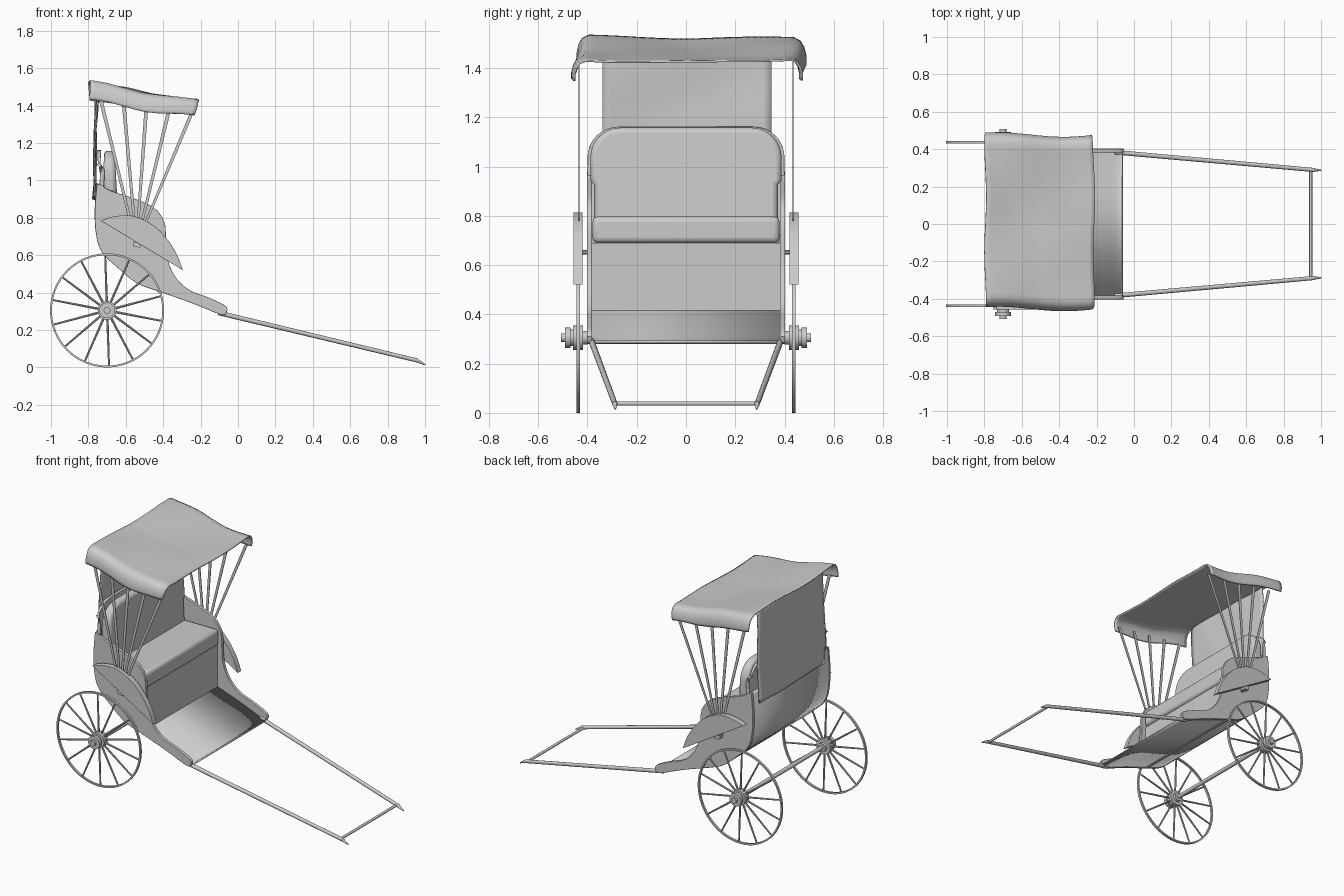
import bpy, bmesh, math
from math import sin, cos, pi
from mathutils import Vector, Matrix

if "Cube" in bpy.data.objects:
    bpy.data.objects.remove(bpy.data.objects["Cube"])


def finish(name, bm, mirror=False, bevel=0, thick=0, angle=35):
    bmesh.ops.recalc_face_normals(bm, faces=bm.faces)
    me = bpy.data.meshes.new(name)
    bm.to_mesh(me)
    bm.free()
    ob = bpy.data.objects.new(name, me)
    bpy.context.collection.objects.link(ob)
    if thick:
        m = ob.modifiers.new("Thickness", 'SOLIDIFY')
        m.thickness, m.offset = thick, 0
    if bevel:
        m = ob.modifiers.new("Bevel", 'BEVEL')
        m.width, m.segments, m.limit_method = bevel, 3, 'ANGLE'
        m.angle_limit = math.radians(50)
    if mirror:
        m = ob.modifiers.new("Mirror", 'MIRROR')
        m.use_axis = (False, True, False)
    bpy.ops.object.select_all(action='DESELECT')
    ob.select_set(True)
    bpy.context.view_layer.objects.active = ob
    bpy.ops.object.shade_smooth_by_angle(angle=math.radians(angle))
    return ob


def smooth(pts, n=5):
    """Catmull-Rom curve through 2D points."""
    p = [Vector(q) for q in [pts[0]] + pts + [pts[-1]]]
    out = []
    for a, b, c, d in zip(p, p[1:], p[2:], p[3:]):
        for i in range(n):
            t = i / n
            out.append(0.5 * (2*b + (c-a)*t + (2*a-5*b+4*c-d)*t*t + (3*b-a-3*c+d)*t**3))
    return [tuple(v) for v in out + [p[-1]]]


def prism(bm, pts, vec):
    """Solid from a planar outline swept along a vector."""
    lo = [bm.verts.new(p) for p in pts]
    hi = [bm.verts.new(Vector(p) + Vector(vec)) for p in pts]
    bm.faces.new(lo)
    bm.faces.new(hi[::-1])
    for i in range(len(pts)):
        j = (i + 1) % len(pts)
        bm.faces.new((lo[i], lo[j], hi[j], hi[i]))


def rod(bm, a, b, r1, r2=None, seg=10):
    a, b = Vector(a), Vector(b)
    d = b - a
    mat = Matrix.Translation((a + b) / 2) @ d.to_track_quat('Z', 'Y').to_matrix().to_4x4()
    bmesh.ops.create_cone(bm, cap_ends=True, segments=seg, radius1=r1,
                          radius2=r1 if r2 is None else r2, depth=d.length, matrix=mat)


def sheet(bm, nu, nv, f):
    g = [[bm.verts.new(f(u / nu, v / nv)) for v in range(nv + 1)] for u in range(nu + 1)]
    for u in range(nu):
        for v in range(nv):
            bm.faces.new((g[u][v], g[u+1][v], g[u+1][v+1], g[u][v+1]))


def lerp(tab, x):
    for (x0, y0), (x1, y1) in zip(tab, tab[1:]):
        if x <= x1:
            return y0 + (y1 - y0) * (x - x0) / (x1 - x0)
    return tab[-1][1]


# body side panels
under = smooth([(-.065, .285), (-.10, .285), (-.25, .345), (-.42, .405), (-.54, .45), (-.64, .53),
                (-.73, .62), (-.76, .72), (-.765, .85), (-.755, .98)])
upper = smooth([(-.74, .98), (-.68, .945), (-.56, .905), (-.45, .855), (-.395, .78), (-.385, .70),
                (-.38, .60), (-.345, .50), (-.27, .42), (-.16, .375), (-.075, .335), (-.055, .31)])
bm = bmesh.new()
prism(bm, [(x, .382, z) for x, z in under + upper], (0, .021, 0))
finish("side_panel", bm, mirror=True, bevel=.003)

# floor, underside and curved back in one shell
bm = bmesh.new()
sheet(bm, len(under) - 1, 1, lambda u, v: (under[round(u * (len(under)-1))][0] + .004,
      (v - .5) * .77, under[round(u * (len(under)-1))][1] + .005))
finish("floor_and_back_shell", bm, thick=.01)

# seat front board, seat cushion
bm = bmesh.new()
prism(bm, [(-.43, -.385, .40), (-.415, -.385, .40), (-.415, -.385, .69), (-.43, -.385, .69)], (0, .77, 0))
prism(bm, [(-.74, -.385, .675), (-.43, -.385, .675), (-.43, -.385, .69), (-.74, -.385, .69)], (0, .77, 0))
finish("seat_box", bm)
bm = bmesh.new()
prism(bm, [(-.72, -.38, .69), (-.40, -.38, .69), (-.40, -.38, .797), (-.72, -.38, .797)], (0, .76, 0))
finish("seat_cushion", bm, bevel=.022)


# back rest board and cushion with rounded shoulders
def rest(name, w, top, r, x0, x1, bev):
    half = [(w - .015, .72), (w - .015, .925), (w, .945)]
    half += [(w - r + r*cos(a*pi/16), top - r + r*sin(a*pi/16)) for a in range(9)]
    pts = half + [(-y, z) for y, z in half[::-1]]
    b = bmesh.new()
    prism(b, [(x0 + .02*(z-.72)/.44, y, z) for y, z in pts], (x1 - x0, 0, 0))
    for v in b.verts:                      # thinner towards the top
        if v.co.x > x0 + .04:
            v.co.x -= .045 * (v.co.z - .72) / .44
    finish(name, b, bevel=bev)


rest("backrest_board", .40, 1.162, .125, -.752, -.728, .004)
rest("backrest_cushion", .388, 1.158, .12, -.735, -.635, .02)

# half-moon mudguards
bm = bmesh.new()
arc = smooth([(-.735, .785), (-.66, .808), (-.56, .81), (-.46, .765), (-.39, .70), (-.33, .61), (-.295, .52)])
prism(bm, [(x, .42, z) for x, z in arc], (0, .037, 0))
finish("mudguard", bm, mirror=True, bevel=.002)
bm = bmesh.new()
rod(bm, (-.54, .38, .652), (-.54, .44, .652), .009)
prism(bm, [(-.56, .42, .648), (-.52, .42, .64), (-.52, .42, .66), (-.56, .42, .675)], (0, .03, 0))
finish("mudguard_bracket", bm, mirror=True)

# fan of flat canopy struts
bm = bmesh.new()
for i in range(5):
    tx, tz = -.735 + i * .123, 1.435 - i * .016
    bx, h = -.555 + i * .0075, .010
    prism(bm, [(bx-h*.7, .432, .70), (bx+h*.7, .432, .70), (tx+h, .432, tz), (tx-h, .432, tz)], (0, .004, 0))
finish("canopy_strut", bm, mirror=True)

# draped canopy cloth
ridge = [(-.80, 1.527), (-.7, 1.51), (-.6, 1.49), (-.5, 1.468), (-.4, 1.452), (-.3, 1.443), (-.21, 1.435)]
across = [(0, -1), (.04, -1), (.08, -.985), (.12, -.955), (.16, -.90), (.84, .90), (.88, .955),
          (.92, .985), (.96, 1), (1, 1)]
drop = [(0, .092), (.04, .065), (.08, .036), (.12, .013), (.16, .001), (.5, .010), (.84, .001),
        (.88, .013), (.92, .036), (.96, .065), (1, .092)]


def canopy(u, v):
    x = -.795 + .582 * u
    y = lerp(across, v) * (.462 + .012 * sin(u * 5 + 1) * (1 if v > .5 else -1)) + .012
    wave = .004 * sin(9*u + 5*v) + .004 * sin(11*v - 4*u)
    return (x + .005 * sin(v * 13) - .02 * u * abs(2*v - 1)**6, y,
            lerp(ridge, x) - lerp(drop, v) + wave)


bm = bmesh.new()
sheet(bm, 24, 50, canopy)
finish("canopy", bm, thick=.008, angle=60)

# hanging back curtain
bm = bmesh.new()
sheet(bm, 20, 20, lambda u, v: (-.753 - .018*u + .005*sin(7*u + 4*v) + .003*sin(13*v - 5*u),
      (v - .5) * .685 + .004, 1.505 - .605*u + .004*sin(9*v)*u))
finish("back_curtain", bm, thick=.007, angle=60)

# wheels: rim, spokes, hub
C, R, Y = Vector((-.70, .437, .305)), .305, .437
bm = bmesh.new()
N = 64
ring = [[bm.verts.new((C.x + r*cos(2*pi*i/N), y, C.z + r*sin(2*pi*i/N)))
         for r, y in ((R, Y-.007), (R, Y+.007), (R-.01, Y+.007), (R-.01, Y-.007))] for i in range(N)]
for i in range(N):
    a, b = ring[i], ring[(i + 1) % N]
    for k in range(4):
        bm.faces.new((a[k], a[(k+1) % 4], b[(k+1) % 4], b[k]))
finish("wheel_rim", bm, mirror=True)
bm = bmesh.new()
for i in range(14):
    a = 2*pi*i/14 + math.radians(92)
    d = Vector((cos(a), 0, sin(a)))
    rod(bm, C + d*.03, C + d*(R-.006), .0065, .005, 8)
finish("wheel_spokes", bm, mirror=True)
bm = bmesh.new()
for y0, y1, r in ((.40, .42, .028), (.418, .458, .05), (.456, .472, .033), (.47, .492, .042), (.49, .507, .018)):
    rod(bm, (C.x, y0, C.z), (C.x, y1, C.z), r, seg=32)
finish("wheel_hub", bm, mirror=True)
bm = bmesh.new()
rod(bm, (C.x, -.43, C.z), (C.x, .43, C.z), .013, seg=16)
finish("axle", bm)

# pulling shafts and cross bar
bm = bmesh.new()
rod(bm, (-.105, .384, .292), (.96, .289, .037), .0125, .011, 12)
rod(bm, (.955, .289, .038), (1.0, .287, .015), .011, .003, 12)
finish("shaft", bm, mirror=True)
bm = bmesh.new()
rod(bm, (.945, -.29, .038), (.945, .29, .038), .0085, seg=12)
finish("cross_bar", bm)
